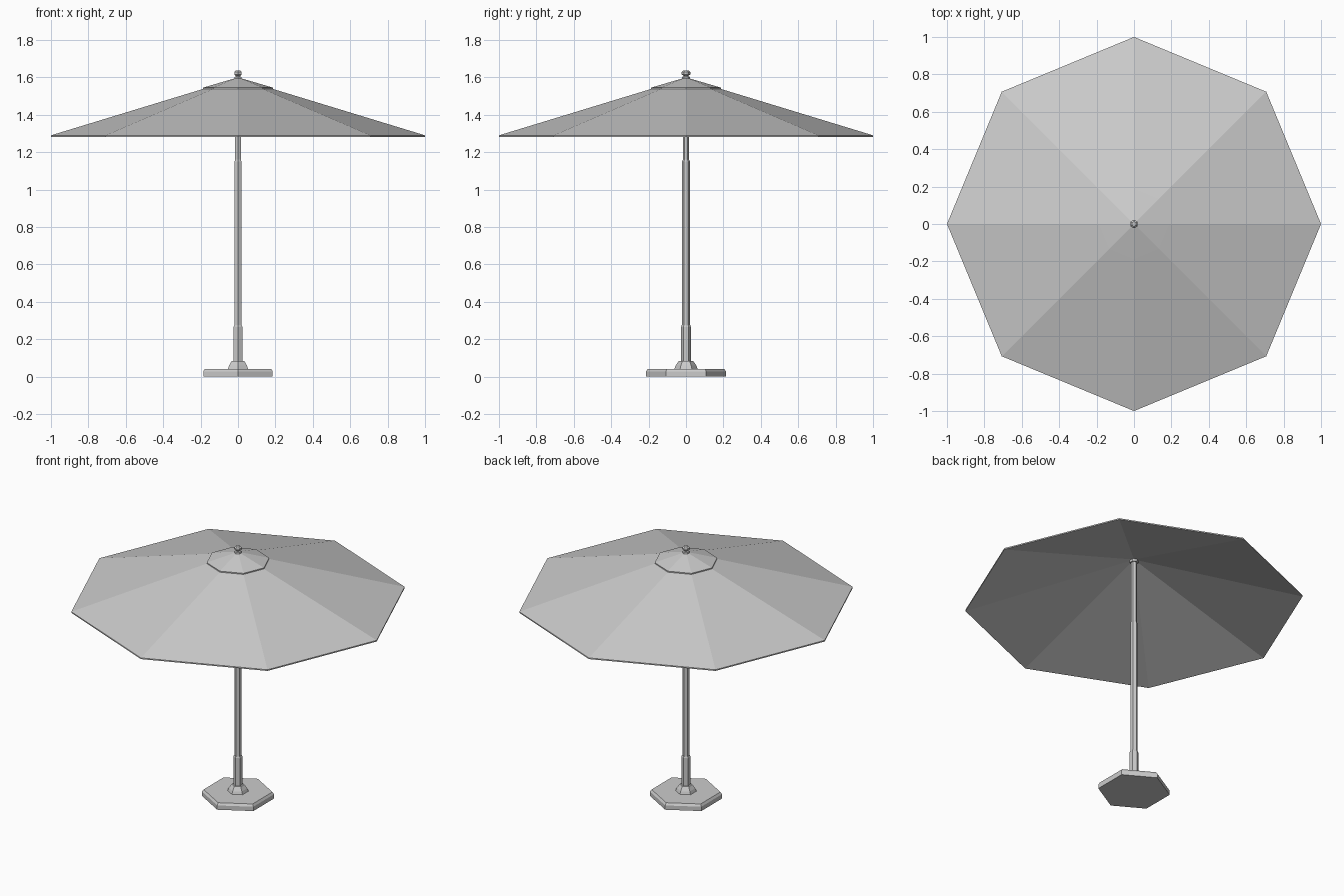
import bpy, bmesh, math

cube = bpy.data.objects.get("Cube")
if cube:
    bpy.data.objects.remove(cube, do_unlink=True)

# One plain grey for every part
grey = bpy.data.materials.new("grey")
grey.use_nodes = True
colour = (0.6, 0.6, 0.6, 1)
grey.diffuse_color = colour
grey.node_tree.nodes["Principled BSDF"].inputs["Base Color"].default_value = colour


def lathe(name, sides, profile):
    """Turn a (radius, height) profile into a flat-sided solid with a corner on the y axis."""
    bm = bmesh.new()
    rings = []
    for r, z in profile:
        if r == 0:
            rings.append([bm.verts.new((0, 0, z))] * sides)
        else:
            angles = [math.pi / 2 + math.tau * i / sides for i in range(sides)]
            rings.append([bm.verts.new((r * math.cos(a), r * math.sin(a), z)) for a in angles])
    for low, high in zip(rings, rings[1:]):
        for i in range(sides):
            j = (i + 1) % sides
            corners = dict.fromkeys((low[i], low[j], high[j], high[i]))
            bm.faces.new(list(corners))
    # Close open ends
    if profile[0][0] > 0:
        bm.faces.new(rings[0][::-1])
    if profile[-1][0] > 0:
        bm.faces.new(rings[-1])
    bmesh.ops.recalc_face_normals(bm, faces=bm.faces)
    mesh = bpy.data.meshes.new(name)
    bm.to_mesh(mesh)
    bm.free()
    mesh.materials.append(grey)
    obj = bpy.data.objects.new(name, mesh)
    bpy.context.collection.objects.link(obj)
    return obj


# Weighted foot with a bevelled upper edge, and its collar
lathe("base", 6, [(0.214, 0), (0.214, 0.028), (0.204, 0.042)])
lathe("base_collar", 6, [(0.063, 0.04), (0.055, 0.06), (0.038, 0.084)])

# Pole in three steps
lathe("pole_sleeve", 6, [(0.027, 0.08), (0.027, 0.265), (0.023, 0.275)])
lathe("lower_pole", 6, [(0.021, 0.27), (0.021, 1.15), (0.017, 1.16)])
lathe("upper_pole", 6, [(0.017, 1.15), (0.017, 1.58)])
lathe("canopy_hub", 6, [(0.026, 1.56), (0.026, 1.58)])

# Thin octagonal canopy with a narrow rim, and the vent cap above it
lathe("canopy", 8, [(0, 1.583), (0.995, 1.282), (1.0, 1.282), (1.0, 1.29), (0, 1.595)])
lathe("vent_cap", 8, [(0, 1.588), (0.187, 1.533), (0.187, 1.545), (0, 1.6)])

# Finial
lathe("finial", 6, [(0.024, 1.588), (0.02, 1.602), (0.012, 1.607), (0.023, 1.616),
                    (0.023, 1.628), (0.013, 1.637)])
